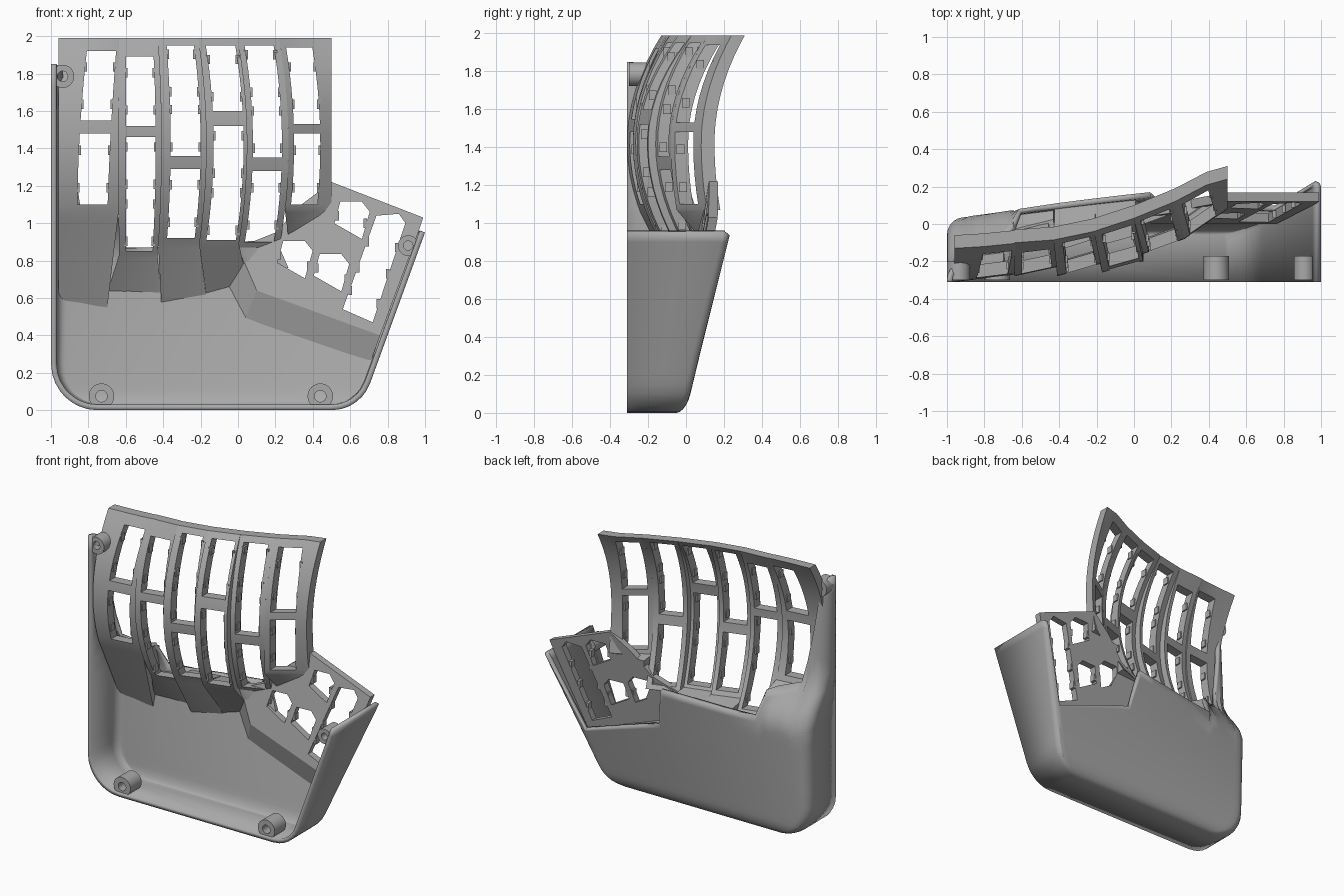
import bpy, bmesh, math
from mathutils import Vector

if "Cube" in bpy.data.objects:
    bpy.data.objects.remove(bpy.data.objects["Cube"])

grey = bpy.data.materials.new("grey_plastic")
grey.diffuse_color = (0.40, 0.40, 0.40, 1)
grey.use_nodes = True
grey.node_tree.nodes["Principled BSDF"].inputs["Base Color"].default_value = grey.diffuse_color


def finish(bm, name, angle=30):
    bmesh.ops.recalc_face_normals(bm, faces=bm.faces)
    me = bpy.data.meshes.new(name)
    bm.to_mesh(me)
    bm.free()
    ob = bpy.data.objects.new(name, me)
    bpy.context.collection.objects.link(ob)
    me.materials.append(grey)
    bpy.context.view_layer.objects.active = ob
    for o in bpy.context.selected_objects:
        o.select_set(False)
    ob.select_set(True)
    bpy.ops.object.shade_smooth_by_angle(angle=math.radians(angle))
    return ob


def interp(table, t):
    for (a, p), (b, q) in zip(table, table[1:]):
        if t <= b:
            return p + (q - p) * max(0, t - a) / (b - a)
    return table[-1][1]


def smooth(t):
    t = max(0, min(1, t))
    return t * t * (3 - 2 * t)


# ---- shell outline and back surface ----
def x_left(z):
    return -0.75 - 0.25 * (math.sqrt(max(0, 1 - ((0.25 - z) / 0.25) ** 2)) if z < 0.25 else 1)


def x_right(z):
    if z < 0.145:
        return 0.5 + math.sqrt(max(0, 0.22 ** 2 - (0.22 - z) ** 2))
    return 0.745 + 0.364 * (z - 0.25)


def back_y(x, z):
    y = min(z, 0.95) * (0.18 + 0.11 * x - 0.04 * x * x)
    y -= 0.21 * smooth((z - 0.8) / 0.38) * smooth((-0.58 - x) / 0.12)
    if z > 1.2:
        y -= 0.05 * (z - 1.2)
    if z < 0.1:
        y -= 0.05 * (1 - math.sqrt(max(0, 1 - (1 - z / 0.1) ** 2)))
    return y


# thumb plate front: a plane leaning back along its own tilted axis
def thumb_y(x, z):
    return 0.178 * (0.34 * x + 0.94 * z - 0.635)


THUMB_T = 0.048

# ---- palm shell: lofted bowl, open to the front, notched for the thumb plate ----
TOP = [(0, 1.85), (0.02, 1.82), (0.045, 1.40), (0.075, 1.10), (0.17, 1.04), (0.195, 0.87),
       (0.3, 0.87), (0.548, 0.90), (0.605, 0.62), (0.972, 0.41), (0.984, 0.93), (1, 0.95)]
stations = [(0, None)]
for i in range(6):
    a = math.radians(18 * i)
    stations.append((0.04 * (1 - math.cos(a)), 0.08 * (1 - math.sin(a))))
stations += [(u, 0) for u in (0.06, 0.075, 0.11, 0.15, 0.17, 0.195, 0.3, 0.4, 0.48, 0.548, 0.575,
                              0.605, 0.7, 0.8, 0.9, 0.965, 0.972)]
for i in range(1, 5):
    a = math.radians(90 - 22.5 * i)
    stations.append((1 - 0.02 * (1 - math.cos(a)), 0.04 * (1 - math.sin(a))))
stations.append((1, None))

bm = bmesh.new()
low = [0, 0.006, 0.02, 0.04, 0.07, 0.1, 0.145, 0.19, 0.25]
rows = []
for r in range(len(low) + 14):
    row = []
    for u, drop in stations:
        z = low[r] if r < len(low) else 0.25 + (interp(TOP, u) - 0.25) * (r - len(low) + 1) / 14
        x = x_left(z) + (x_right(z) - x_left(z)) * u
        y = -0.31 if drop is None else max(back_y(x, z) - drop, -0.30)
        row.append(bm.verts.new((x, y, z)))
    rows.append(row)
for a, b in zip(rows, rows[1:]):
    for i in range(len(a) - 1):
        bm.faces.new((a[i], b[i], b[i + 1], a[i + 1]))
bm.faces.new(rows[0])
bmesh.ops.recalc_face_normals(bm, faces=bm.faces)
probe = min(bm.faces, key=lambda f: (f.calc_center_median() - Vector((-0.2, 0.08, 0.5))).length)
flip = probe.normal.y < 0
shell = finish(bm, "palm_shell")
solid = shell.modifiers.new("wall", 'SOLIDIFY')
solid.thickness = 0.03
solid.offset = 1 if flip else -1

# ---- key columns: curved strips with windows and a skirt down to the shell ----
# left, window left, window right, right, y left, y right, lower curve,
# upper window, lower window, plate bottom, skirt end left / right
columns = [
    (-0.96, -0.855, -0.69, -0.64, -0.31, -0.27, 0.53, (1.55, 1.92), (1.10, 1.48), 1.06, 0.58, 0.54),
    (-0.64, -0.60, -0.44, -0.41, -0.28, -0.23, 0.53, (1.52, 1.89), (0.85, 1.46), 0.83, 0.63, 0.62),
    (-0.41, -0.36, -0.20, -0.17, -0.28, -0.21, 0.53, (1.36, 1.95), (0.92, 1.29), 0.89, 0.57, 0.61),
    (-0.17, -0.13, 0.03, 0.05, -0.26, -0.20, 0.53, (1.60, 1.95), (0.91, 1.52), 0.89, 0.62, 0.68),
    (0.05, 0.08, 0.235, 0.27, -0.16, -0.08, 0.53, (1.35, 1.95), (0.90, 1.28), 0.87, 0.74, 0.76),
    (0.27, 0.30, 0.44, 0.50, -0.08, 0.08, 0.25, (1.53, 1.94), (1.10, 1.48), 1.07, 0.92, 1.04),
]
ZC = 1.42
# shared smooth line of the top edge
TOP_EDGE = [(-0.96, -0.13), (-0.64, -0.10), (-0.41, -0.085), (-0.17, -0.04), (0.05, 0.03),
            (0.27, 0.12), (0.50, 0.24)]


def add_tab(bm, x, y, z):
    geo = bmesh.ops.create_cube(bm, size=1)["verts"]
    for v in geo:
        v.co = Vector((x + v.co.x * 0.02, y + v.co.y * 0.04, z + v.co.z * 0.05))


for n, (xl, wl, wr, xr, yl, yr, k, up, dn, zb, el, er) in enumerate(columns):
    def sway(x):
        return 0 if x in (-0.96, 0.50) else max(-0.12, min(0.3, (x + 0.6) * 0.6))

    def surf(x, z):
        y = yl + (yr - yl) * (x - xl) / (xr - xl)
        if z > ZC:
            y += (interp(TOP_EDGE, x) - y) * ((z - ZC) / 0.57) ** 2
        else:
            y += k * (z - ZC) ** 2
        lean = 0.05 * (z - 1.3) if n == 0 and x in (wl, wr) else 0
        return Vector((x + lean - sway(x) * 0.53 * (z - ZC) ** 2, y, z))

    zs = [zb, dn[0]]
    for a, b in ((dn[0], dn[1]), (dn[1], up[0]), (up[0], up[1]), (up[1], 1.99)):
        m = max(1, round((b - a) / 0.07))
        zs += [a + (b - a) * (i + 1) / m for i in range(m)]
    xs = [xl, wl, wr, xr]
    bm = bmesh.new()
    grid = []
    skirt = []
    for f in (1, 0.5, 0.08):
        row = []
        for x in xs:
            ze = el + (er - el) * (x - xl) / (xr - xl)
            top = surf(x, zb)
            xe = x - 0.06 if -0.70 < x < -0.62 else x
            ye = back_y(xe, ze) - 0.025
            if n > 3:
                ye = min(ye, thumb_y(xe, ze) + 0.02)
            end = Vector((xe, max(ye, top.y) if n < 4 else ye, ze))
            row.append(bm.verts.new(top.lerp(end, f)))
        skirt += row
        grid.append(row)
    for z in zs:
        grid.append([bm.verts.new(surf(x, z)) for x in xs])
    zrow = [0, 0, 0] + zs
    for j in range(len(grid) - 1):
        mid = (zrow[j] + zrow[j + 1]) / 2
        for i in range(3):
            hole = i == 1 and j > 2 and (dn[0] < mid < dn[1] or up[0] < mid < up[1])
            if not hole:
                bm.faces.new((grid[j][i], grid[j][i + 1], grid[j + 1][i + 1], grid[j + 1][i]))
    marks = {tuple(round(c, 4) for c in v.co) for v in skirt}
    ext = bmesh.ops.extrude_face_region(bm, geom=bm.faces[:], use_keep_orig=True)
    for v in ext["geom"]:
        if isinstance(v, bmesh.types.BMVert):
            if tuple(round(c, 4) for c in v.co) in marks:
                goal = back_y(v.co.x, v.co.z) - 0.012 if n < 4 else thumb_y(v.co.x, v.co.z) + THUMB_T
                v.co.y = max(v.co.y + 0.012, goal)
            else:
                v.co.y += 0.07
    finish(bm, "key_column_%d" % (n + 1), 25)
    # small switch clips on both sides of each window
    bm = bmesh.new()
    for a, b in (up, dn):
        keys = 2 if b - a > 0.5 else 1
        for q in range(keys):
            c = a + (b - a) * (q + 0.5) / keys
            for dz in (-0.1, 0.1):
                for w in (wl, wr):
                    p = surf(w, c + dz)
                    add_tab(bm, p.x, p.y + 0.03, p.z)
    finish(bm, "switch_clips_%d" % (n + 1))

# ---- thumb plate with cut windows ----
outline = [(0.50, 1.22), (0.99, 1.03), (0.96, 0.94), (0.76, 0.40), (0.10, 0.64),
           (0.0, 0.87), (0.20, 0.95), (0.34, 1.10)]
key_hole = [(-0.09, -0.02), (-0.06, 0.09), (0.05, 0.09), (0.09, 0.04), (0.05, -0.10)]
holes = [[(cx + 1.05 * x, cz + 1.05 * z) for x, z in key_hole]
         for cx, cz in ((0.61, 1.02), (0.305, 0.81), (0.50, 0.74))]
holes.append([(0.56, 0.54), (0.74, 1.04), (0.86, 1.05), (0.895, 1.0), (0.72, 0.47)])
bm = bmesh.new()
edges = []
for loop in [outline] + holes:
    vs = [bm.verts.new((x, 0, z)) for x, z in loop]
    edges += [bm.edges.new((vs[i], vs[i - 1])) for i in range(len(vs))]
bmesh.ops.triangle_fill(bm, edges=edges, use_beauty=True, use_dissolve=False, normal=(0, -1, 0))
for v in bm.verts:
    v.co.y = thumb_y(v.co.x, v.co.z)
ext = bmesh.ops.extrude_face_region(bm, geom=bm.faces[:], use_keep_orig=True)
for v in ext["geom"]:
    if isinstance(v, bmesh.types.BMVert):
        v.co.y += THUMB_T
finish(bm, "thumb_plate", 20)

# ---- thumb clips ----
bm = bmesh.new()
for x, z in ((0.60, 0.64), (0.64, 0.76), (0.69, 0.90), (0.75, 0.57), (0.80, 0.73), (0.85, 0.87),
             (0.22, 0.83), (0.38, 0.77), (0.42, 0.76), (0.58, 0.70), (0.53, 1.04), (0.68, 1.0)):
    add_tab(bm, x, thumb_y(x, z) + 0.024, z)
finish(bm, "thumb_clips")

# ---- thumb skirt: sloped band from the plate edge to the shell ----
bm = bmesh.new()
upper = [(0.0, 0.87), (0.10, 0.64), (0.76, 0.40)]
lower = [(-0.06, 0.68), (0.04, 0.49), (0.71, 0.26)]
a = [bm.verts.new((x, thumb_y(x, z), z)) for x, z in upper]
b = [bm.verts.new((x, back_y(x, z) - 0.028, z)) for x, z in lower]
for i in range(2):
    bm.faces.new((a[i], a[i + 1], b[i + 1], b[i]))
ext = bmesh.ops.extrude_face_region(bm, geom=bm.faces[:], use_keep_orig=True)
for v in ext["geom"]:
    if isinstance(v, bmesh.types.BMVert):
        v.co.y = max(v.co.y + 0.01, back_y(v.co.x, v.co.z) - 0.012)
finish(bm, "thumb_skirt", 20)


# ---- screw bosses: hollow posts ----
def boss(name, x, z, r, y0, y1):
    bm = bmesh.new()
    rings = []
    for rad, y in ((r, y0), (r, y1), (0.45 * r, y1), (0.45 * r, y0)):
        rings.append([bm.verts.new((x + rad * math.cos(t * math.tau / 32), y,
                                    z + rad * math.sin(t * math.tau / 32))) for t in range(32)])
    for p, q in zip(rings, rings[1:] + rings[:1]):
        for i in range(32):
            bm.faces.new((p[i - 1], p[i], q[i], q[i - 1]))
    finish(bm, name)


boss("screw_boss_left", -0.73, 0.075, 0.068, -0.30, -0.17)
boss("screw_boss_right", 0.44, 0.075, 0.068, -0.30, -0.17)
boss("screw_boss_thumb", 0.91, 0.88, 0.055, -0.30, -0.17)
boss("screw_boss_top", -0.938, 1.785, 0.062, -0.30, -0.20)
